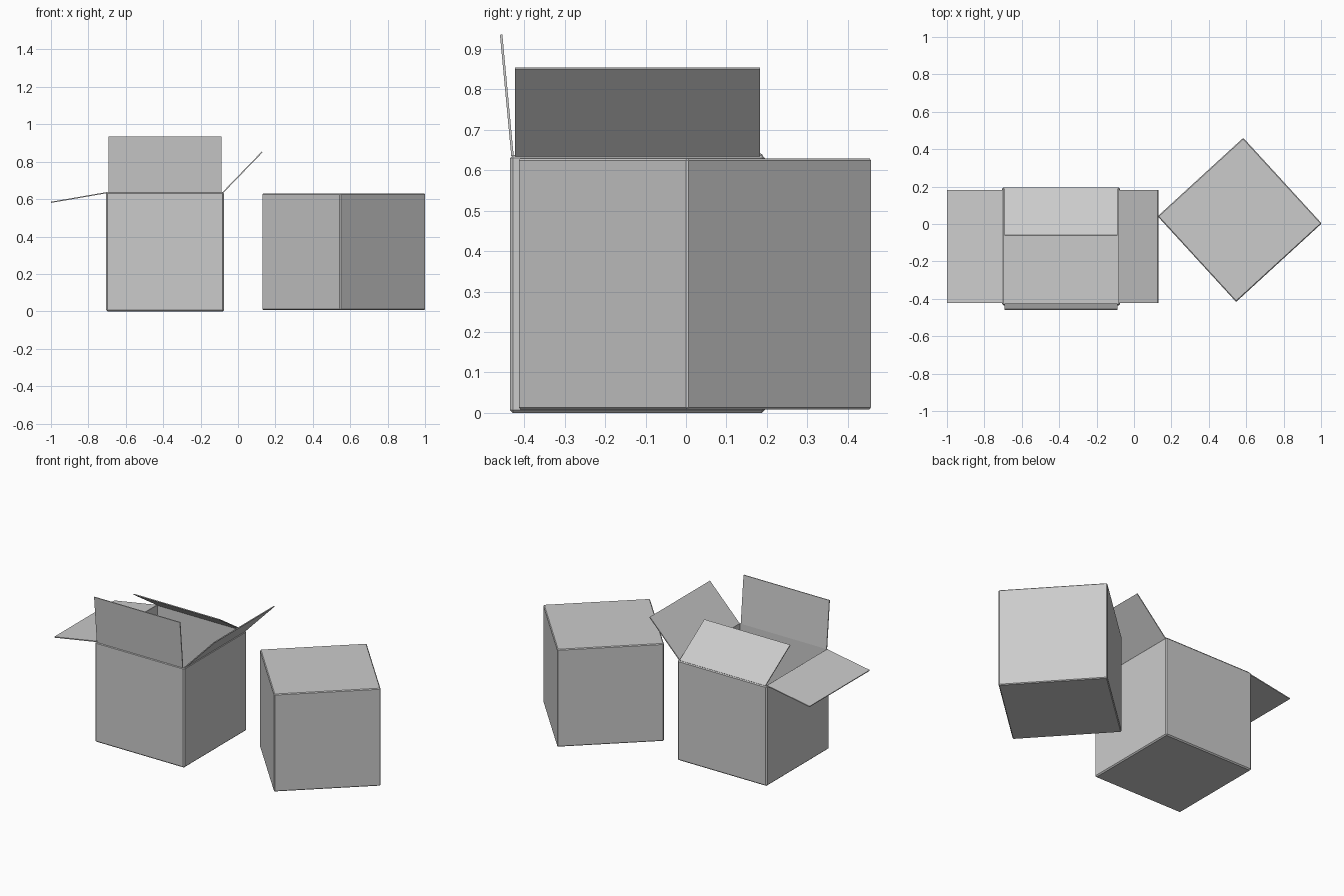
import bpy
import bmesh
from math import radians
from mathutils import Matrix, Vector

if "Cube" in bpy.data.objects:
    bpy.data.objects.remove(bpy.data.objects["Cube"], do_unlink=True)

grey = bpy.data.materials.new("light_grey_card")
grey.use_nodes = True
COLOUR = (0.6, 0.6, 0.6, 1)
grey.diffuse_color = COLOUR
grey.node_tree.nodes["Principled BSDF"].inputs["Base Color"].default_value = COLOUR


def finish(name, bm):
    """Turn a bmesh into a flat shaded object."""
    bmesh.ops.recalc_face_normals(bm, faces=bm.faces)
    mesh = bpy.data.meshes.new(name)
    bm.to_mesh(mesh)
    bm.free()
    mesh.materials.append(grey)
    obj = bpy.data.objects.new(name, mesh)
    bpy.context.collection.objects.link(obj)
    return obj


def chamfered_box(size, chamfer):
    bm = bmesh.new()
    bmesh.ops.create_cube(bm, size=1)
    bmesh.ops.scale(bm, vec=size, verts=bm.verts)
    bmesh.ops.bevel(bm, geom=bm.edges[:], offset=chamfer, segments=1,
                    affect='EDGES')
    return bm


def flap(name, hinge, direction, tip):
    """Thin lid flap from the hinge line; tip is (outward, upward)."""
    outward = Vector(direction)
    along = outward * tip[0] + Vector((0, 0, tip[1]))
    length = along.length
    along.normalize()
    side = Vector((0, 0, 1)).cross(outward)
    normal = along.cross(side)
    bm = bmesh.new()
    bmesh.ops.create_cube(bm, size=1)
    bmesh.ops.scale(bm, vec=(length, FLAP_WIDTH, FLAP_THICK), verts=bm.verts)
    bmesh.ops.translate(bm, vec=(length / 2, 0, 0), verts=bm.verts)
    frame = Matrix((along, side, normal)).transposed().to_4x4()
    bm.transform(Matrix.Translation(hinge) @ frame)
    return finish(name, bm)


CENTRE = Vector((-0.39, -0.12, 0))
SIDE, HEIGHT, WALL = 0.63, 0.637, 0.009
FLAP_WIDTH, FLAP_THICK = 0.605, 0.006

# Open box: chamfered block with its top face sunk to the floor
bm = chamfered_box((SIDE, SIDE, HEIGHT), 0.007)
top = max(bm.faces, key=lambda f: f.calc_center_median().z)
bmesh.ops.inset_individual(bm, faces=[top], thickness=0.002)
sunk = bmesh.ops.extrude_discrete_faces(bm, faces=[top])["faces"][0]
bmesh.ops.translate(bm, vec=(0, 0, WALL - HEIGHT), verts=sunk.verts)
open_box = finish("open_box", bm)
open_box.location = CENTRE + Vector((0, 0, HEIGHT / 2))

# Four lid flaps, each folded to its own angle
flaps = {
    "front_flap": ((0, -1, 0), (0.028, 0.3)),
    "back_flap": ((0, 1, 0), (-0.25, 0.166)),
    "right_flap": ((-1, 0, 0), (0.3, -0.052)),
    "left_flap": ((1, 0, 0), (0.21, 0.217)),
}
for name, (direction, tip) in flaps.items():
    hinge = CENTRE + Vector(direction) * (SIDE / 2 - 0.006)
    hinge.z = HEIGHT - 0.002
    flap(name, hinge, direction, tip)

# Closed box, turned on the ground
closed_box = finish("closed_box", chamfered_box((0.621, 0.621, 0.621), 0.005))
closed_box.location = (0.565, 0.022, 0.319)
closed_box.rotation_euler.z = radians(42.5)
